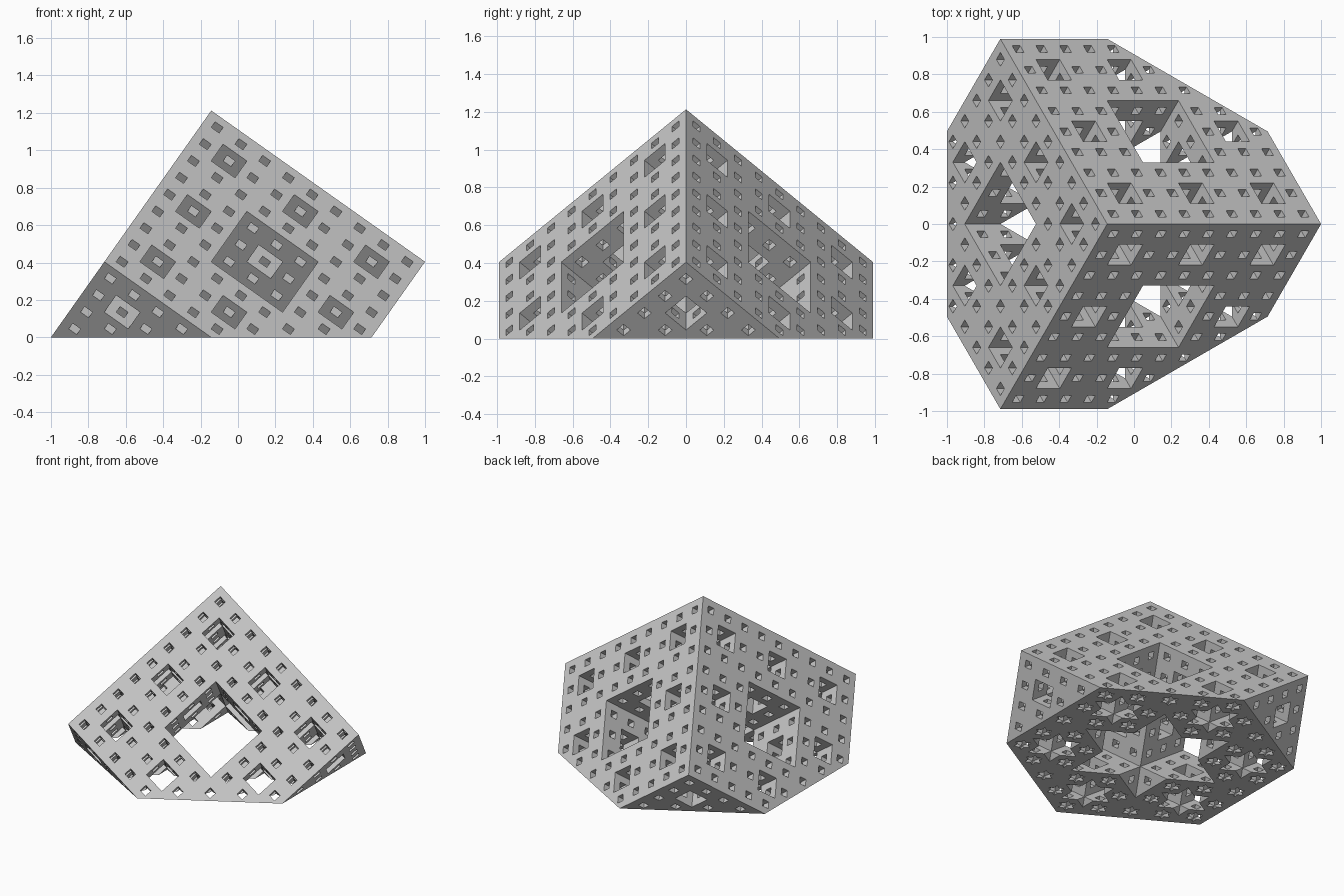
import bpy
import bmesh
from itertools import product
from math import cos, sin, radians, sqrt, atan2
from mathutils import Vector

old = bpy.data.objects.get("Cube")
if old:
    bpy.data.objects.remove(old, do_unlink=True)

N = 27                      # cells along one cube edge
EDGE = 1.4                  # cube edge length
CENTRE = Vector((-0.143, 0, 0))

# Cube axes, running down from the top corner that stands on the body diagonal
AXES = [Vector((cos(radians(a)) * sqrt(2 / 3), sin(radians(a)) * sqrt(2 / 3), -1 / sqrt(3)))
        for a in (0, 240, 120)]


def place(p):
    """Cell-grid coordinates to model space."""
    return CENTRE + sum((AXES[k] * ((p[k] / N - 0.5) * EDGE) for k in range(3)), Vector())


def solid(c):
    """True where the sponge keeps the cell: no level has two middle digits."""
    if min(c) < 0 or max(c) >= N:
        return False
    size = N
    while size > 1:
        size //= 3
        if sum((v // size) % 3 == 1 for v in c) > 1:
            return False
    return True


bm = bmesh.new()
corners = {}


def corner(p):
    if p not in corners:
        corners[p] = bm.verts.new(place(p))
    return corners[p]


# Sponge skin: every cell side that borders empty space, upper half and cut layer only
cells = {c for c in product(range(N), repeat=3) if sum(c) * 2 < 3 * N and solid(c)}
for c in cells:
    for axis, side in product(range(3), (0, 1)):
        near = list(c)
        near[axis] += 2 * side - 1
        if solid(near):
            continue
        u, v = (axis + 1) % 3, (axis + 2) % 3
        loop = []
        for du, dv in ((0, 0), (1, 0), (1, 1), (0, 1)):
            p = list(c)
            p[axis] += side
            p[u] += du
            p[v] += dv
            loop.append(corner(tuple(p)))
        bm.faces.new(loop if side else loop[::-1])

# Slice off everything below the ground plane
bmesh.ops.bisect_plane(bm, geom=bm.verts[:] + bm.edges[:] + bm.faces[:], dist=1e-6,
                       plane_co=(0, 0, 0), plane_no=(0, 0, -1), clear_outer=True)

# Flat underside: the cross-section of each cell that the ground plane passes through
for c in cells:
    if 2 * (sum(c) + 3) <= 3 * N:
        continue
    points = []
    for axis, du, dv in product(range(3), (0, 1), (0, 1)):
        p = list(c)
        p[(axis + 1) % 3] += du
        p[(axis + 2) % 3] += dv
        t = 1.5 * N - sum(p)
        if 0 < t < 1:
            p[axis] += t
            points.append(place(p))
    mid = sum(points, Vector()) / len(points)
    points.sort(key=lambda q: -atan2(q.y - mid.y, q.x - mid.x))
    bm.faces.new([bm.verts.new(q) for q in points])

bmesh.ops.remove_doubles(bm, verts=bm.verts[:], dist=1e-4)
bmesh.ops.recalc_face_normals(bm, faces=bm.faces[:])

mesh = bpy.data.meshes.new("half_sponge_cube")
bm.to_mesh(mesh)
bm.free()
sponge = bpy.data.objects.new("half_sponge_cube", mesh)
bpy.context.collection.objects.link(sponge)

# Plain grey material
grey = bpy.data.materials.new("light_grey")
grey.use_nodes = True
colour = (0.58, 0.58, 0.58, 1)
grey.diffuse_color = colour
grey.node_tree.nodes["Principled BSDF"].inputs["Base Color"].default_value = colour
mesh.materials.append(grey)
